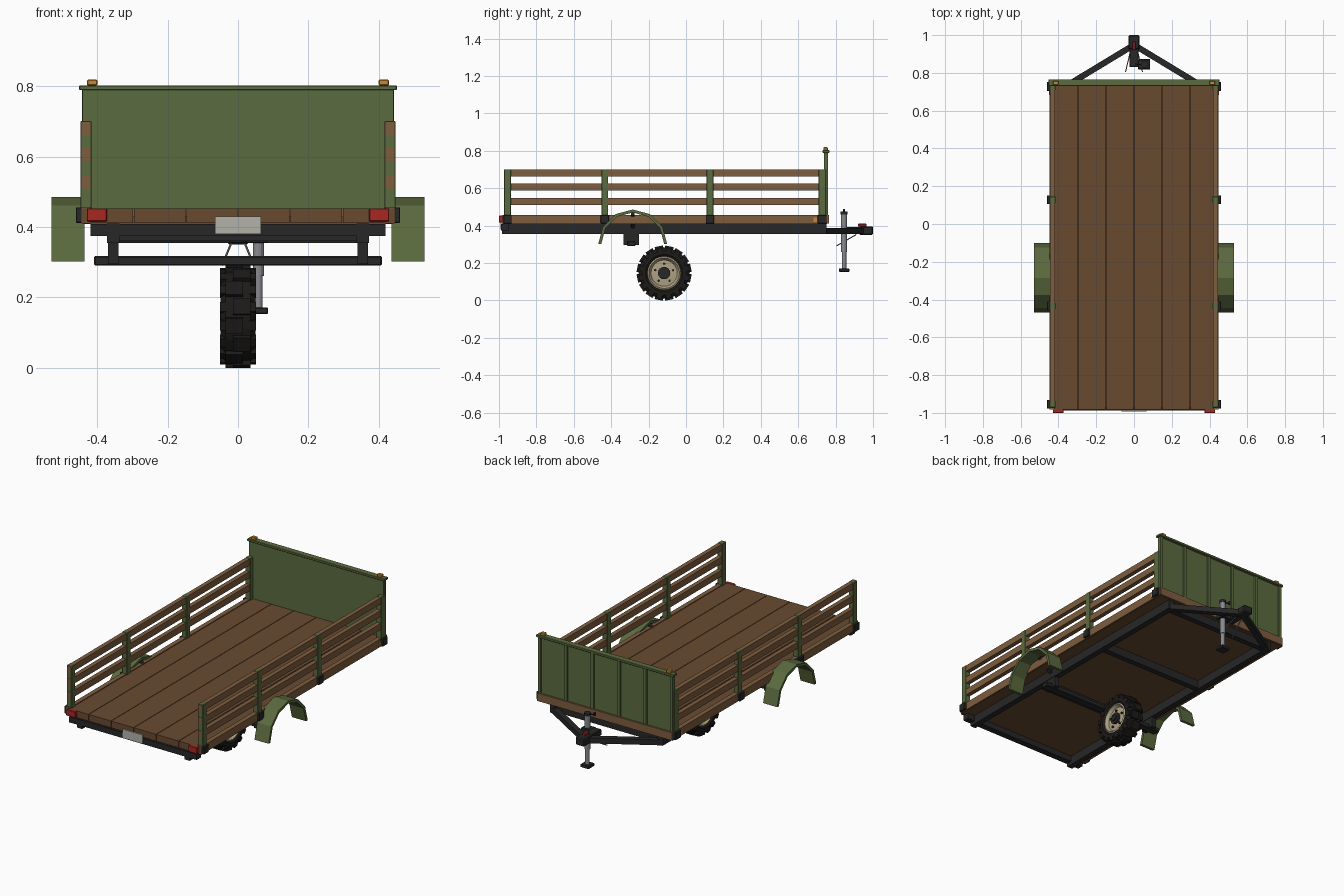
import bpy, bmesh
from math import sin, cos, pi, radians
from mathutils import Vector, Matrix

if "Cube" in bpy.data.objects:
    bpy.data.objects.remove(bpy.data.objects["Cube"])


def material(name, r, g, b):
    m = bpy.data.materials.new(name)
    m.diffuse_color = (r, g, b, 1)
    m.use_nodes = True
    m.node_tree.nodes["Principled BSDF"].inputs["Base Color"].default_value = m.diffuse_color
    return m


GREEN = material("green_paint", 0.105, 0.145, 0.05)
WOOD = material("deck_wood", 0.14, 0.068, 0.03)
SLAT = material("slat_wood", 0.21, 0.11, 0.05)
BLACK = material("black_steel", 0.02, 0.02, 0.021)
RUBBER = material("rubber", 0.012, 0.011, 0.01)
RIM = material("rim_cream", 0.42, 0.36, 0.23)
STEEL = material("steel", 0.25, 0.26, 0.28)
RED = material("red_lens", 0.4, 0.02, 0.015)
AMBER = material("amber_lens", 0.6, 0.25, 0.03)
PLATE = material("plate", 0.45, 0.45, 0.4)


def finish(name, bm, mat):
    bmesh.ops.recalc_face_normals(bm, faces=bm.faces)
    me = bpy.data.meshes.new(name)
    bm.to_mesh(me)
    bm.free()
    me.materials.append(mat)
    ob = bpy.data.objects.new(name, me)
    bpy.context.collection.objects.link(ob)
    return ob


def box(name, x, y, z, mat, bevel=0):
    """Box from (min, max) pairs."""
    bm = bmesh.new()
    size = Matrix.Diagonal((x[1] - x[0], y[1] - y[0], z[1] - z[0], 1))
    mid = Matrix.Translation([sum(a) / 2 for a in (x, y, z)])
    bmesh.ops.create_cube(bm, size=1, matrix=mid @ size)
    if bevel:
        bmesh.ops.bevel(bm, geom=bm.edges[:], offset=bevel, segments=1, affect='EDGES')
    return finish(name, bm, mat)


def pair(name, x, y, z, mat, bevel=0):
    """The same box on the right and left."""
    box("right_" + name, x, y, z, mat, bevel)
    box("left_" + name, (-x[1], -x[0]), y, z, mat, bevel)


def beam(name, p, q, w, h, mat, sides=0):
    """Square bar, or round rod when sides is given, between two points."""
    p, q = Vector(p), Vector(q)
    d = q - p
    m = Matrix.Translation((p + q) / 2) @ d.to_track_quat('Z', 'Y').to_matrix().to_4x4()
    bm = bmesh.new()
    if sides:
        bmesh.ops.create_cone(bm, cap_ends=True, segments=sides, radius1=w, radius2=w,
                              depth=d.length, matrix=m)
    else:
        bmesh.ops.create_cube(bm, size=1, matrix=m @ Matrix.Diagonal((w, h, d.length, 1)))
    return finish(name, bm, mat)


def lathe(name, profile, centre, mat, steps=24):
    """Revolve an (x, radius) profile about the x axis."""
    bm = bmesh.new()
    rings = []
    for i in range(steps):
        a = 2 * pi * i / steps
        rings.append([bm.verts.new((centre[0] + x, centre[1] + r * cos(a), centre[2] + r * sin(a)))
                      for x, r in profile])
    n = len(profile)
    for i in range(steps):
        a, b = rings[i], rings[(i + 1) % steps]
        for j in range(n):
            k = (j + 1) % n
            bm.faces.new((a[j], a[k], b[k], b[j]))
    return finish(name, bm, mat)


# Deck: planks over a backing sheet, with side boards
box("deck_backing", (-0.44, 0.44), (-0.975, 0.755), (0.408, 0.43), WOOD)
for i in range(6):
    x = -0.445 + i * 0.89 / 6
    box(f"deck_plank_{i}", (x + 0.0015, x + 0.1468), (-0.982, 0.76), (0.412, 0.452), WOOD)
pair("side_board", (0.42, 0.447), (-0.982, 0.762), (0.41, 0.457), SLAT)
box("headboard_sill", (-0.445, 0.445), (0.755, 0.765), (0.41, 0.457), SLAT)

# Chassis rails and cross members
pair("chassis_rail", (0.337, 0.372), (-0.985, 0.75), (0.355, 0.41), BLACK)
box("rear_cross_bar", (-0.42, 0.42), (-0.988, -0.95), (0.374, 0.408), BLACK)
for y in (-0.4, 0.14, 0.72):
    box("cross_member", (-0.35, 0.35), (y - 0.017, y + 0.017), (0.36, 0.408), BLACK)

# Axle and hangers
box("axle", (-0.41, 0.41), (-0.315, -0.27), (0.29, 0.317), BLACK, 0.004)
pair("axle_hanger", (0.34, 0.37), (-0.335, -0.25), (0.295, 0.36), BLACK)

# Stake posts with brackets and slats
for i, (y0, y1) in enumerate(((-0.972, -0.936), (-0.452, -0.416), (0.11, 0.146), (0.708, 0.748))):
    pair(f"stake_post_{i}", (0.416, 0.448), (y0, y1), (0.45, 0.701), GREEN, 0.002)
    pair(f"stake_bracket_{i}", (0.418, 0.461), (y0 - 0.004, y1 + 0.004), (0.412, 0.456), BLACK, 0.002)
for i, z in enumerate((0.509, 0.587, 0.662)):
    pair(f"side_slat_{i}", (0.419, 0.445), (-0.974, 0.735), (z, z + 0.038), SLAT)

# Headboard with ribs, cap and marker lamps
box("headboard", (-0.442, 0.442), (0.737, 0.75), (0.452, 0.792), GREEN)
for i in range(6):
    x = -0.435 + i * 0.174
    box(f"headboard_rib_{i}", (x - 0.009, x + 0.009), (0.748, 0.76), (0.455, 0.79), GREEN)
box("headboard_cap", (-0.452, 0.452), (0.73, 0.766), (0.789, 0.803), GREEN, 0.002)
pair("marker_lamp", (0.4, 0.43), (0.736, 0.758), (0.802, 0.819), AMBER, 0.003)
pair("side_reflector", (0.445, 0.451), (0.683, 0.703), (0.42, 0.442), AMBER)

# Tail lamps and number plate
pair("tail_lamp", (0.373, 0.43), (-1.0, -0.98), (0.416, 0.453), RED, 0.002)
box("number_plate", (-0.066, 0.066), (-0.993, -0.986), (0.38, 0.43), PLATE)

# Fenders: faceted half-round strips
for side, name in ((1, "right_fender"), (-1, "left_fender")):
    bm = bmesh.new()
    rows = []
    for i in range(7):
        a = radians(30 * i)
        rows.append([bm.verts.new((side * x, -0.285 + r * cos(a), 0.302 + r * sin(a)))
                     for x, r in ((0.437, 0.184), (0.53, 0.184), (0.53, 0.168), (0.437, 0.168))])
    for a, b in zip(rows, rows[1:]):
        for j in range(4):
            k = (j + 1) % 4
            bm.faces.new((a[j], a[k], b[k], b[j]))
    bm.faces.new(rows[0])
    bm.faces.new(rows[-1])
    finish(name, bm, GREEN)
    beam(name + "_bracket", (side * 0.36, -0.285, 0.39), (side * 0.45, -0.285, 0.465), 0.02, 0.02, BLACK)

# Wheel: tyre, tread lugs, rim, hub and bolts
C = Vector((0, -0.117, 0.146))
lathe("tyre", [(-0.04, 0.086), (-0.05, 0.1), (-0.05, 0.118), (-0.035, 0.136), (0.035, 0.136),
               (0.05, 0.118), (0.05, 0.1), (0.04, 0.086)], C, RUBBER)
bm = bmesh.new()
for i in range(16):
    turn = Matrix.Translation(C) @ Matrix.Rotation(2 * pi * (i + 0.5) / 16, 4, 'X')
    side = 1 if i % 2 else -1
    bmesh.ops.create_cube(bm, size=1, matrix=turn @ Matrix.Translation((side * 0.011, 0, 0.136))
                          @ Matrix.Diagonal((0.05, 0.045, 0.02, 1)))
    for s in (-1, 1):
        bmesh.ops.create_cube(bm, size=1, matrix=turn @ Matrix.Translation((s * 0.042, 0, 0.126))
                              @ Matrix.Diagonal((0.018, 0.028, 0.022, 1)))
finish("tread_lugs", bm, RUBBER)
lathe("rim", [(-0.042, 0.09), (-0.046, 0.082), (-0.028, 0.07), (-0.032, 0.01),
              (0.032, 0.01), (0.028, 0.07), (0.046, 0.082), (0.042, 0.09)], C, RIM)
beam("hub", C - Vector((0.045, 0, 0)), C + Vector((0.045, 0, 0)), 0.033, 0, BLACK, 16)
beam("hub_cap", C - Vector((0.051, 0, 0)), C + Vector((0.051, 0, 0)), 0.018, 0, BLACK, 12)
for i in range(5):
    a = 2 * pi * i / 5 + pi / 2
    p = C + Vector((0, 0.05 * cos(a), 0.05 * sin(a)))
    beam(f"wheel_bolt_{i}", p - Vector((0.037, 0, 0)), p + Vector((0.037, 0, 0)), 0.007, 0, BLACK, 6)

# Drawbar, coupler and safety cables
for s, name in ((1, "right"), (-1, "left")):
    beam(name + "_drawbar", (s * 0.352, 0.735, 0.37), (s * 0.005, 0.945, 0.37), 0.032, 0.032, BLACK)
    beam(name + "_safety_cable", (s * 0.02, 0.91, 0.352), (s * 0.045, 0.805, 0.292), 0.003, 0, STEEL, 6)
box("coupler_body", (-0.025, 0.025), (0.83, 0.95), (0.355, 0.392), BLACK, 0.003)
box("coupler_head", (-0.03, 0.03), (0.925, 1.0), (0.35, 0.396), BLACK, 0.006)
box("coupler_latch", (-0.009, 0.009), (0.92, 0.965), (0.394, 0.41), RED, 0.003)

# Jockey jack
JX, JY = 0.058, 0.845
box("jack_clamp", (0.02, 0.084), (JY - 0.026, JY + 0.026), (0.355, 0.388), BLACK, 0.003)
beam("jack_tube", (JX, JY, 0.26), (JX, JY, 0.466), 0.016, 0, STEEL, 12)
beam("jack_inner_tube", (JX, JY, 0.165), (JX, JY, 0.27), 0.012, 0, STEEL, 12)
box("jack_foot", (JX - 0.028, JX + 0.028), (JY - 0.028, JY + 0.028), (0.153, 0.171), BLACK, 0.003)
beam("jack_cap", (JX, JY, 0.46), (JX, JY, 0.475), 0.019, 0, BLACK, 12)
beam("jack_crank", (JX, JY, 0.472), (JX - 0.05, JY, 0.472), 0.006, 0.006, BLACK)
beam("jack_crank_knob", (JX - 0.048, JY, 0.468), (JX - 0.048, JY, 0.488), 0.006, 0, BLACK, 8)
